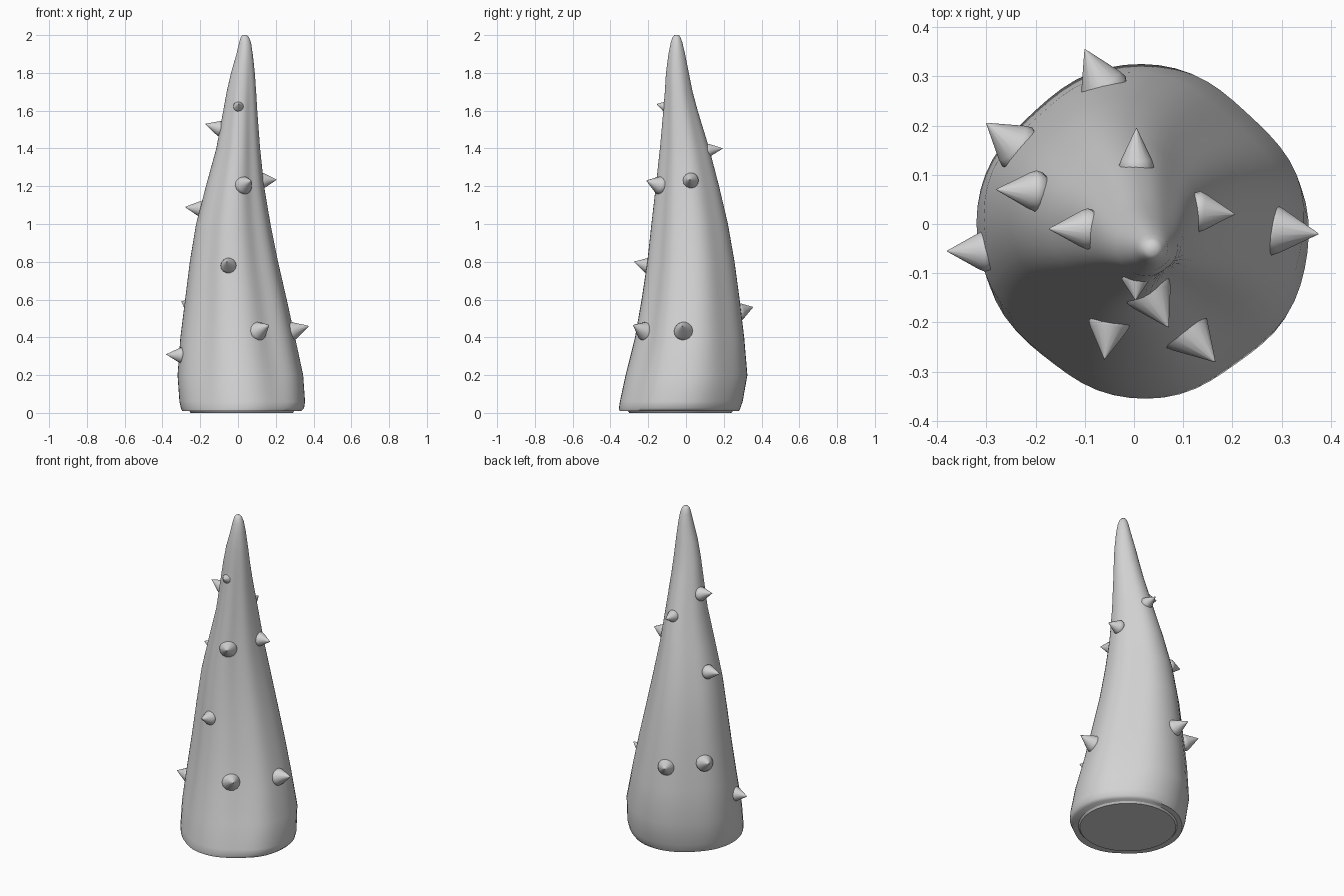
import bpy, bmesh, math
from mathutils import Vector

if "Cube" in bpy.data.objects:
    bpy.data.objects.remove(bpy.data.objects["Cube"])

grey = bpy.data.materials.new("light grey")
grey.diffuse_color = (0.65, 0.65, 0.65, 1)
grey.use_nodes = True
grey.node_tree.nodes["Principled BSDF"].inputs["Base Color"].default_value = grey.diffuse_color

def finish(bm, name, angle):
    bmesh.ops.recalc_face_normals(bm, faces=bm.faces)
    mesh = bpy.data.meshes.new(name)
    bm.to_mesh(mesh)
    bm.free()
    mesh.materials.append(grey)
    ob = bpy.data.objects.new(name, mesh)
    bpy.context.collection.objects.link(ob)
    bpy.ops.object.select_all(action='DESELECT')
    ob.select_set(True)
    bpy.context.view_layer.objects.active = ob
    bpy.ops.object.shade_smooth_by_angle(angle=math.radians(angle))
    return ob

def skin(bm, rings):
    """Join equal-sized point rings with quads and cap both ends."""
    loops = [[bm.verts.new(p) for p in ring] for ring in rings]
    n = len(loops[0])
    for a, b in zip(loops, loops[1:]):
        for i in range(n):
            j = (i + 1) % n
            bm.faces.new((a[i], a[j], b[j], b[i]))
    bm.faces.new(loops[0][::-1])
    bm.faces.new(loops[-1])

# horn sections: height, x min, x max, y min, y max
SECTIONS = [
    (0.01, -.295, .335, -.352, .28), (0.025, -.302, .35, -.355, .288),
    (.06, -.31, .355, -.35, .30), (.2, -.32, .345, -.32, .325),
    (.4, -.305, .302, -.27, .308), (.6, -.28, .258, -.235, .284),
    (.8, -.255, .212, -.205, .257), (1.0, -.222, .172, -.183, .222),
    (1.2, -.17, .138, -.16, .175), (1.4, -.115, .117, -.138, .123),
    (1.6, -.078, .102, -.12, .062), (1.7, -.06, .096, -.112, .035),
    (1.8, -.037, .089, -.106, .015), (1.9, -.008, .078, -.093, -.005),
    (1.96, .006, .069, -.081, -.019), (1.988, .014, .058, -.072, -.029),
    (2.0, .024, .048, -.062, -.038)]
# grooves: direction in degrees, depth, half width
GROOVES = [(46, .08, 22), (232, .08, 16), (306, .11, 18),
           (134, .06, 20), (350, .03, 18)]

def horn_radius(deg, z):
    fade = min(1, .35 + z / .5) * min(1, (2 - z) / .5)
    r = 1.0
    for centre, depth, width in GROOVES:
        d = (deg - centre + 180) % 360 - 180
        r -= depth * fade * math.exp(-(d / width) ** 2)
    return r

def fit(values, lo, hi):
    """Stretch a list of numbers so that it spans lo to hi."""
    a, b = min(values), max(values)
    return [lo + (v - a) / (b - a) * (hi - lo) for v in values]

rings = []
for z, x0, x1, y0, y1 in SECTIONS:
    polar = [(math.radians(d), horn_radius(d, z)) for d in range(0, 360, 6)]
    xs = fit([r * math.cos(a) for a, r in polar], x0, x1)
    ys = fit([r * math.sin(a) for a, r in polar], y0, y1)
    rings.append([(x, y, z) for x, y in zip(xs, ys)])
bm = bmesh.new()
skin(bm, rings)
finish(bm, "horn_body", 60)

# base plug that reaches the ground
bm = bmesh.new()
skin(bm, [[(.02 + r * math.cos(math.tau * i / 32), -.03 + r * math.sin(math.tau * i / 32), z)
           for i in range(32)] for r, z in [(.27, 0), (.28, .012)]])
finish(bm, "base_plug", 30)

# thorns: base centre, tip, base radius
THORNS = [
    ((-.06, .275, .535), (-.10, .355, .56), .05),
    ((-.235, .155, .56), (-.30, .205, .59), .05),
    ((-.197, .067, 1.08), (-.28, .07, 1.09), .042),
    ((-.092, -.01, 1.505), (-.173, -.01, 1.53), .042),
    ((-.30, -.055, .305), (-.38, -.055, .31), .042),
    ((.005, .115, 1.39), (.005, .195, 1.40), .036),
    ((.13, .025, 1.23), (.205, .02, 1.235), .042),
    ((.28, -.012, .432), (.375, -.02, .46), .052),
    ((.028, -.135, 1.205), (.07, -.21, 1.23), .05),
    ((-.05, -.20, .78), (-.06, -.275, .80), .042),
    ((.10, -.21, .43), (.165, -.28, .465), .055),
    ((.003, -.11, 1.622), (.003, -.155, 1.635), .028)]
for k, (base, tip, radius) in enumerate(THORNS):
    base, tip = Vector(base), Vector(tip)
    axis = tip - base
    rot = axis.to_track_quat('Z', 'Y')
    rings = []
    for t, r in [(-.35, .5), (-.12, .9), (.03, 1), (.2, .87), (.95, .07), (1, .01)]:
        rings.append([base + axis * t + rot @ Vector((
            radius * r * math.cos(math.tau * i / 14),
            radius * r * math.sin(math.tau * i / 14), 0)) for i in range(14)])
    bm = bmesh.new()
    skin(bm, rings)
    finish(bm, f"thorn_{k + 1}", 80)
